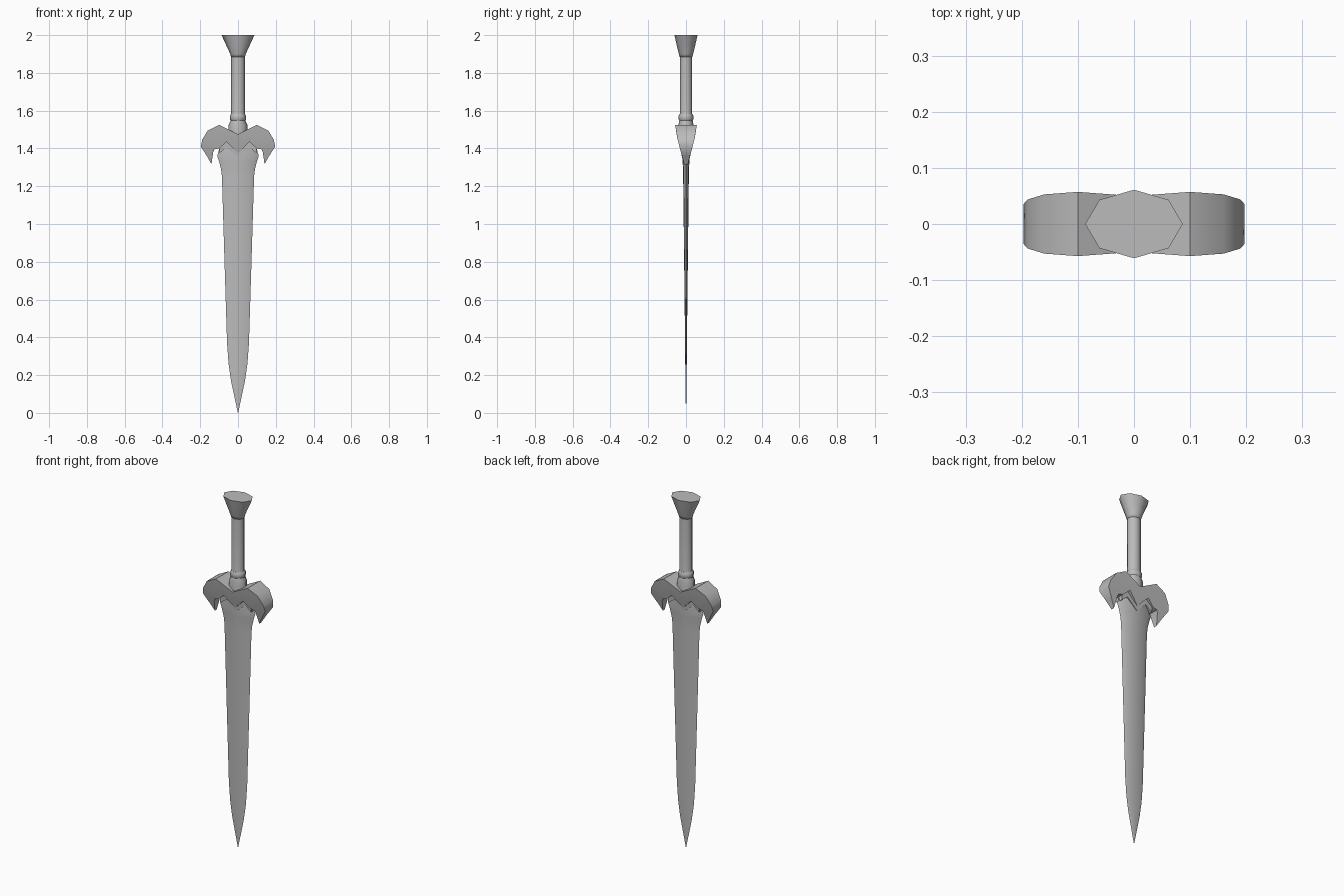
import bpy, math

if "Cube" in bpy.data.objects:
    bpy.data.objects.remove(bpy.data.objects["Cube"])

steel = bpy.data.materials.new("grey steel")
steel.diffuse_color = (0.5, 0.5, 0.5, 1)
steel.use_nodes = True
steel.node_tree.nodes["Principled BSDF"].inputs["Base Color"].default_value = steel.diffuse_color


def make(name, verts, faces, angle):
    mesh = bpy.data.meshes.new(name)
    mesh.from_pydata(verts, [], faces)
    mesh.materials.append(steel)
    obj = bpy.data.objects.new(name, mesh)
    bpy.context.collection.objects.link(obj)
    bpy.ops.object.select_all(action='DESELECT')
    obj.select_set(True)
    bpy.context.view_layer.objects.active = obj
    bpy.ops.object.mode_set(mode='EDIT')
    bpy.ops.mesh.select_all(action='SELECT')
    bpy.ops.mesh.remove_doubles(threshold=0.0005)
    bpy.ops.mesh.normals_make_consistent(inside=False)
    bpy.ops.object.mode_set(mode='OBJECT')
    bpy.ops.object.shade_smooth_by_angle(angle=math.radians(angle))
    return obj


def loft(name, rings, angle):
    """Skin a stack of equal rings and cap both ends."""
    n = len(rings[0])
    verts = [v for r in rings for v in r]
    faces = [(i * n + j, i * n + (j + 1) % n, (i + 1) * n + (j + 1) % n, (i + 1) * n + j)
             for i in range(len(rings) - 1) for j in range(n)]
    faces += [tuple(range(n)), tuple(range(len(verts) - n, len(verts)))]
    return make(name, verts, faces, angle)


def oval(rx, ry, z):
    return [(rx * math.cos(k * math.pi / 4), ry * math.sin(k * math.pi / 4), z) for k in range(8)]


# Grip, collar and flared pommel: eight-sided sections (x radius, y radius, height)
loft("grip", [oval(*s) for s in [(0.05, 0.04, 1.46), (0.05, 0.04, 1.525), (0.04, 0.036, 1.545),
                                 (0.037, 0.033, 1.56), (0.037, 0.033, 1.90)]], 50)
loft("collar", [oval(*s) for s in [(0.037, 0.034, 1.545), (0.043, 0.039, 1.555),
                                   (0.043, 0.039, 1.572), (0.037, 0.034, 1.582)]], 50)
loft("pommel", [oval(*s) for s in [(0.037, 0.033, 1.885), (0.041, 0.038, 1.90),
                                   (0.064, 0.050, 1.95), (0.087, 0.061, 2.0)]], 89)

# Blade: bevelled section (half width, half thickness, height)
blade = [(0.001, 0.0005, 0.0), (0.020, 0.002, 0.09), (0.037, 0.003, 0.17), (0.050, 0.004, 0.26),
         (0.058, 0.005, 0.37), (0.072, 0.010, 0.82), (0.085, 0.015, 1.25), (0.090, 0.016, 1.29),
         (0.100, 0.018, 1.33), (0.110, 0.019, 1.36), (0.090, 0.018, 1.43)]
loft("blade", [[(w, 0, z), (w * .7, t * .85, z), (0, t, z), (-w * .7, t * .85, z),
                (-w, 0, z), (-w * .7, -t * .85, z), (0, -t, z), (w * .7, -t * .85, z)]
               for w, t, z in blade], 30)


# Winged guard: depth depends on height only
def depth(z):
    steps = [(1.30, .006), (1.32, .010), (1.37, .024), (1.42, .038), (1.47, .049), (1.53, .058)]
    for (a, p), (b, q) in zip(steps, steps[1:]):
        if z <= b:
            return p + (q - p) * (z - a) / (b - a)
    return steps[-1][1]


# Stations from the middle out to the hooked tip: (upper x, z, lower x, z)
half = [(0, 1.475, 0, 1.375), (.05, 1.50, .06, 1.435), (.10, 1.525, .10, 1.40),
        (.16, 1.495, .125, 1.395), (.19, 1.445, .132, 1.38), (.197, 1.41, .134, 1.36),
        (.165, 1.36, .138, 1.335), (.141, 1.318, .140, 1.316)]
stations = [(-a, b, -c, d) for a, b, c, d in half[:0:-1]] + half
rings = []
for ux, uz, lx, lz in stations:
    mx, mz = (ux + lx) / 2, (uz + lz) / 2
    rings.append([(ux, -depth(uz), uz), (mx, -depth(mz), mz), (lx, -depth(lz), lz),
                  (lx, depth(lz), lz), (mx, depth(mz), mz), (ux, depth(uz), uz)])
loft("guard", rings, 50)

# Stepped lip under the guard, against the blade
lip = [(0, 1.43, 1.35), (.06, 1.45, 1.405), (.098, 1.44, 1.375)]
lip = [(-x, a, b) for x, a, b in lip[:0:-1]] + lip
loft("guard_lip", [[(x, -.026, a), (x, -.022, b), (x, .022, b), (x, .026, a)] for x, a, b in lip], 30)
